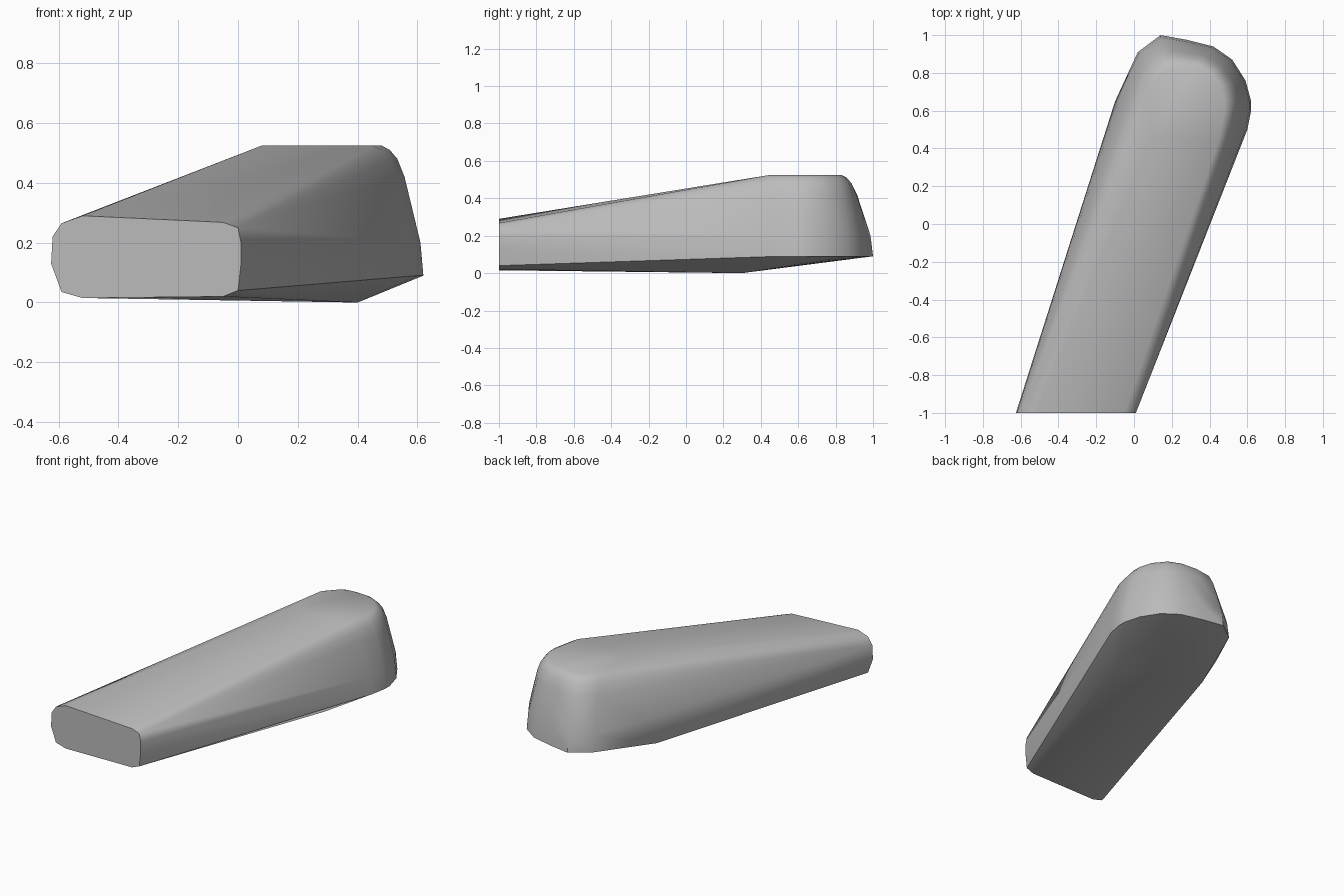
import bpy, bmesh, math
from mathutils import Vector

cube = bpy.data.objects.get("Cube")
if cube:
    bpy.data.objects.remove(cube, do_unlink=True)

# Plain grey material
grey = bpy.data.materials.new("plain_grey")
grey.use_nodes = True
colour = (0.5, 0.5, 0.5, 1)
grey.diffuse_color = colour
grey.node_tree.nodes["Principled BSDF"].inputs["Base Color"].default_value = colour

# Flat cut end: rounded box section (x, z)
front = [(-.52, .29), (-.59, .265), (-.62, .22), (-.625, .13), (-.59, .035), (-.52, .015),
         (-.05, .02), (0, .04), (.01, .13), (.01, .2), (0, .25), (-.05, .268)]
# Rounded end: lower rim and matching top outline (x, y)
rim = [(-.1, .65), (.02, .91), (.14, 1), (.28, .975), (.42, .94),
       (.52, .87), (.59, .76), (.62, .65), (.62, .6), (.6, .5)]
crown = [(.08, .45), (.08, .72), (.16, .81), (.22, .83), (.32, .83),
         (.4, .8), (.46, .73), (.48, .66), (.48, .6), (.45, .45)]
# Height of each ring and how far it has drawn in from rim to crown
rings = [(.09, 0), (.2, .07), (.42, .45), (.48, .62), (.51, .8), (.525, 1)]

points = [Vector((x, -1, z)) for x, z in front]
for z, draw_in in rings:
    for a, b in zip(rim, crown):
        p = Vector(a).lerp(Vector(b), draw_in)
        points.append(Vector((p.x, p.y, z)))
# Shallow keel line across the underside
points += [Vector((.4, .3, 0)), Vector((-.13, .48, .025))]

# Skin the sections with one tapered shell
bm = bmesh.new()
for p in points:
    bm.verts.new(p)
hull = bmesh.ops.convex_hull(bm, input=bm.verts[:])
loose = [v for v in bm.verts if not v.link_faces]
bmesh.ops.delete(bm, geom=loose, context='VERTS')
bmesh.ops.dissolve_limit(bm, angle_limit=math.radians(1), verts=bm.verts[:], edges=bm.edges[:])
bmesh.ops.recalc_face_normals(bm, faces=bm.faces[:])
mesh = bpy.data.meshes.new("tapered_body")
bm.to_mesh(mesh)
bm.free()
mesh.materials.append(grey)

body = bpy.data.objects.new("tapered_body", mesh)
bpy.context.collection.objects.link(body)
bpy.context.view_layer.objects.active = body
body.select_set(True)
bpy.ops.object.shade_smooth_by_angle(angle=math.radians(40))
